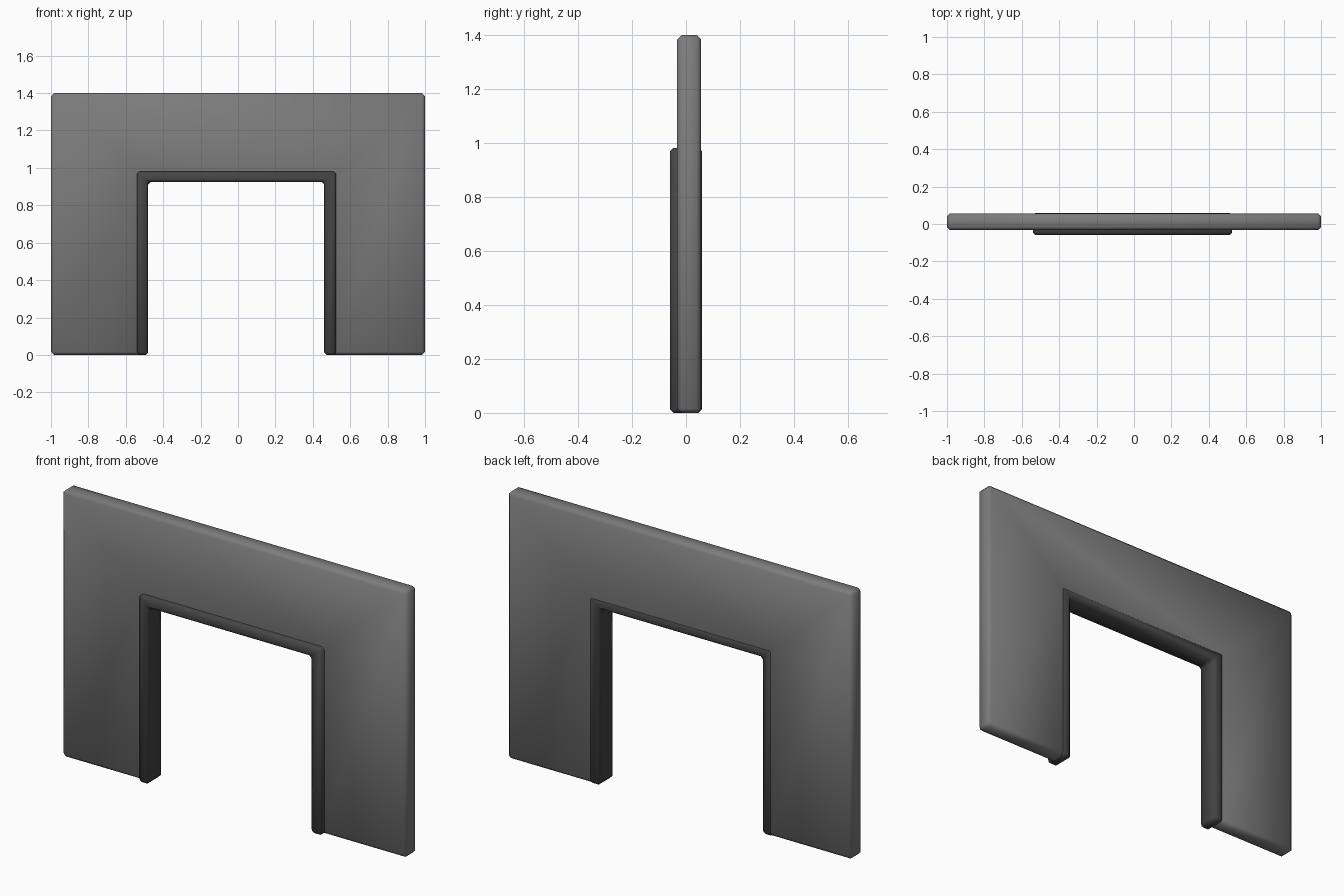
import bpy
import bmesh

cube = bpy.data.objects.get("Cube")
if cube:
    bpy.data.objects.remove(cube, do_unlink=True)


def material(name, value):
    mat = bpy.data.materials.new(name)
    mat.use_nodes = True
    colour = (value, value, value, 1)
    mat.diffuse_color = colour
    mat.node_tree.nodes["Principled BSDF"].inputs["Base Color"].default_value = colour
    return mat


def arch(name, left, right, top, in_left, in_right, in_top, front, back, bevel, mat):
    """Upside-down U outline, mitred at the corners and extruded in depth."""
    outer = [(left, 0), (left, top), (right, top), (right, 0)]
    inner = [(in_left, 0), (in_left, in_top), (in_right, in_top), (in_right, 0)]
    bm = bmesh.new()
    rows = [[bm.verts.new((x, y, z)) for x, z in path]
            for path, y in ((outer, front), (inner, front), (inner, back), (outer, back))]
    # long faces around the section, then the two feet
    for i in range(4):
        a, b = rows[i], rows[(i + 1) % 4]
        for k in range(3):
            bm.faces.new((a[k], a[k + 1], b[k + 1], b[k]))
    for k in (0, 3):
        bm.faces.new([row[k] for row in rows])
    bmesh.ops.recalc_face_normals(bm, faces=bm.faces)
    # chamfer the real corners, leaving the flat mitre lines alone
    edges = [e for e in bm.edges if e.calc_face_angle(0) > 0.5]
    bmesh.ops.bevel(bm, geom=edges, offset=bevel, segments=1,
                    affect='EDGES', clamp_overlap=True)
    bmesh.ops.recalc_face_normals(bm, faces=bm.faces)
    for face in bm.faces:
        face.smooth = True
    mesh = bpy.data.meshes.new(name)
    bm.to_mesh(mesh)
    bm.free()
    mesh.materials.append(mat)
    obj = bpy.data.objects.new(name, mesh)
    bpy.context.collection.objects.link(obj)
    return obj


wall_grey = material("wall grey", 0.2)
trim_grey = material("dark trim grey", 0.06)

# Wall panel around the doorway
arch("wall", -1, 1, 1.4, -0.51, 0.495, 0.955, -0.033, 0.056, 0.016, wall_grey)
# Door frame standing slightly proud of both wall faces
arch("door_frame", -0.54, 0.525, 0.982, -0.48, 0.46, 0.925, -0.06, 0.06, 0.014, trim_grey)
